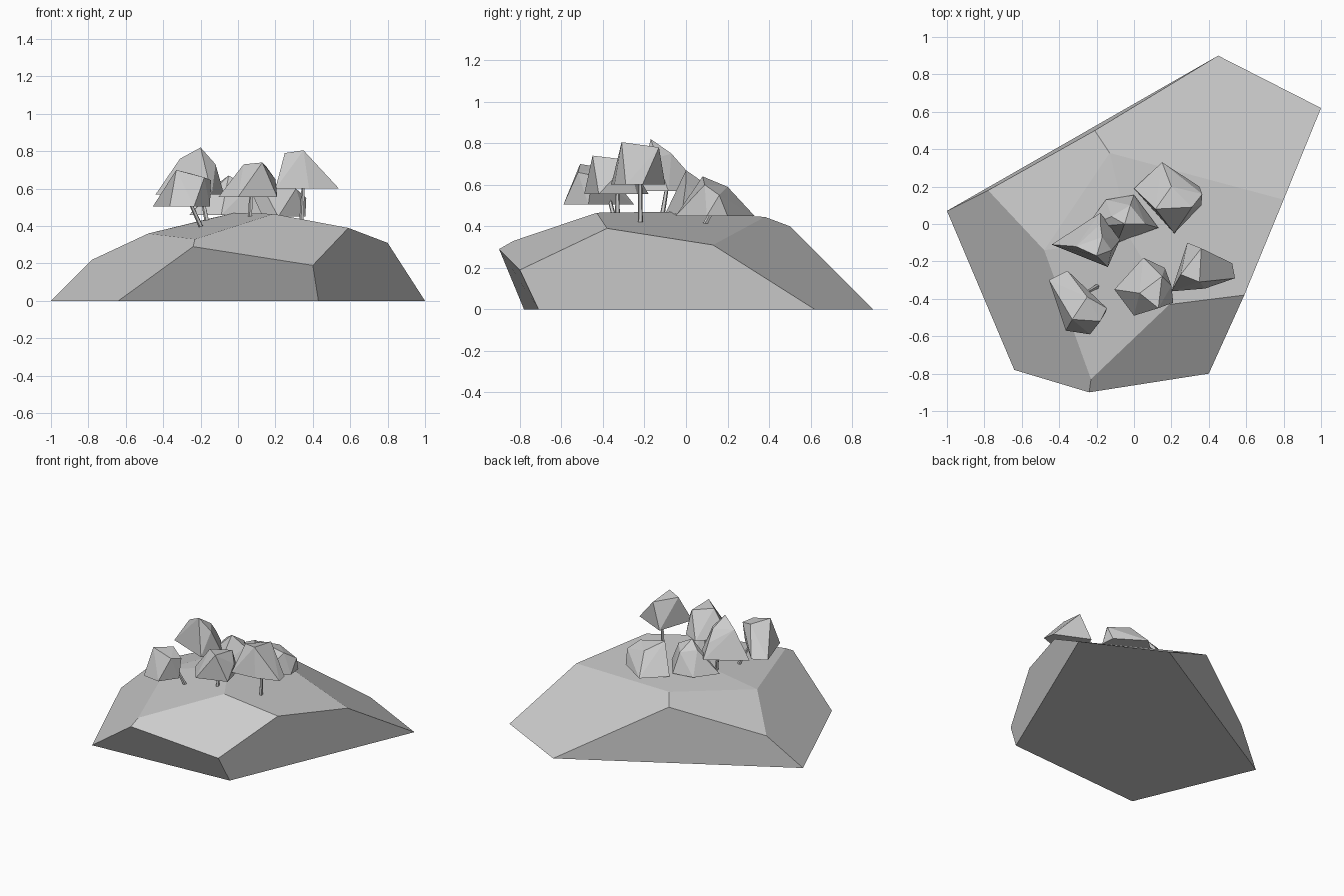
import bpy, bmesh, math
from mathutils import Vector

if "Cube" in bpy.data.objects:
    bpy.data.objects.remove(bpy.data.objects["Cube"])


def hull(name, points):
    """Flat-faced rock shape wrapped round a few corner points."""
    bm = bmesh.new()
    for p in points:
        bm.verts.new(p)
    res = bmesh.ops.convex_hull(bm, input=bm.verts)
    loose = [v for v in bm.verts if not v.link_faces]
    bmesh.ops.delete(bm, geom=loose, context='VERTS')
    bmesh.ops.dissolve_limit(bm, angle_limit=math.radians(4),
                             verts=bm.verts, edges=bm.edges)
    bmesh.ops.recalc_face_normals(bm, faces=bm.faces)
    me = bpy.data.meshes.new(name)
    bm.to_mesh(me)
    bm.free()
    ob = bpy.data.objects.new(name, me)
    bpy.context.collection.objects.link(ob)
    return ob


def trunk(name, foot, head):
    """Thin tapered trunk between two points."""
    a, b = Vector(foot), Vector(head)
    d = b - a
    bpy.ops.mesh.primitive_cone_add(vertices=5, radius1=0.013, radius2=0.009,
                                    depth=d.length, location=(a + b) / 2,
                                    rotation=d.to_track_quat('Z', 'Y').to_euler())
    bpy.context.object.name = name


def tree(n, z, rim, top, foot, head):
    """Canopy with a flat underside at height z, on a leaning trunk."""
    hull(f"canopy_{n}", [(x, y, z) for x, y in rim] + top)
    trunk(f"trunk_{n}", foot, (*head, z + 0.03))


# Hill: flat five-sided base, bulging flanks, gently sloped crown
base = [(-1, .07), (-.64, -.78), (.43, -.71), (1, .62), (.45, .9)]
flank = [(-.24, -.9, .29), (.4, -.8, .19), (.59, -.38, .39), (.8, .13, .31),
         (-.78, .18, .22)]
crown = [(-.23, -.83, .33), (-.48, -.14, .36), (-.21, .5, .4),
         (-.13, .38, .445), (-.02, -.08, .47), (.19, -.43, .465)]
hull("hill", [(x, y, 0) for x, y in base] + flank + crown)

# Back right tree
tree(1, .45, [(0, .19), (.15, .33), (.35, .2), (.36, .1), (.215, -.05)],
     [(.115, .08, .64), (.2, .2, .59), (.31, .09, .6), (.365, .16, .55)],
     (.2, .07, .37), (.19, .13))

# Centre tree
tree(2, .46, [(-.26, -.02), (-.15, .13), (0, .155), (.13, -.02), (-.09, -.1)],
     [(-.05, 0, .67), (-.12, .04, .62), (-.02, .1, .6), (.06, 0, .61)],
     (-.06, .02, .42), (-.06, .02))

# Tall left tree
tree(3, .57, [(-.44, -.11), (-.26, -.01), (-.18, .06), (-.075, -.085), (-.14, -.23)],
     [(-.2, -.17, .82), (-.31, -.12, .76), (-.12, -.14, .73), (-.17, -.07, .75),
      (-.18, .0, .67)],
     (-.165, -.12, .42), (-.2, -.09))

# Front left tree
tree(4, .505, [(-.455, -.3), (-.355, -.25), (-.15, -.47), (-.235, -.59), (-.365, -.57)],
     [(-.33, -.51, .7), (-.25, -.39, .68), (-.18, -.52, .66), (-.145, -.45, .645)],
     (-.19, -.33, .38), (-.26, -.37))

# Front middle tree
tree(5, .555, [(-.105, -.35), (.05, -.18), (.165, -.235), (.21, -.42), (0, -.49)],
     [(.03, -.37, .73), (.13, -.45, .74), (.15, -.28, .72), (.2, -.33, .65)],
     (.065, -.33, .43), (.07, -.33))

# Front right tree
tree(6, .6, [(.2, -.36), (.285, -.1), (.525, -.21), (.54, -.29), (.38, -.345)],
     [(.25, -.27, .79), (.35, -.31, .805), (.36, -.13, .78)],
     (.34, -.22, .42), (.35, -.22))
